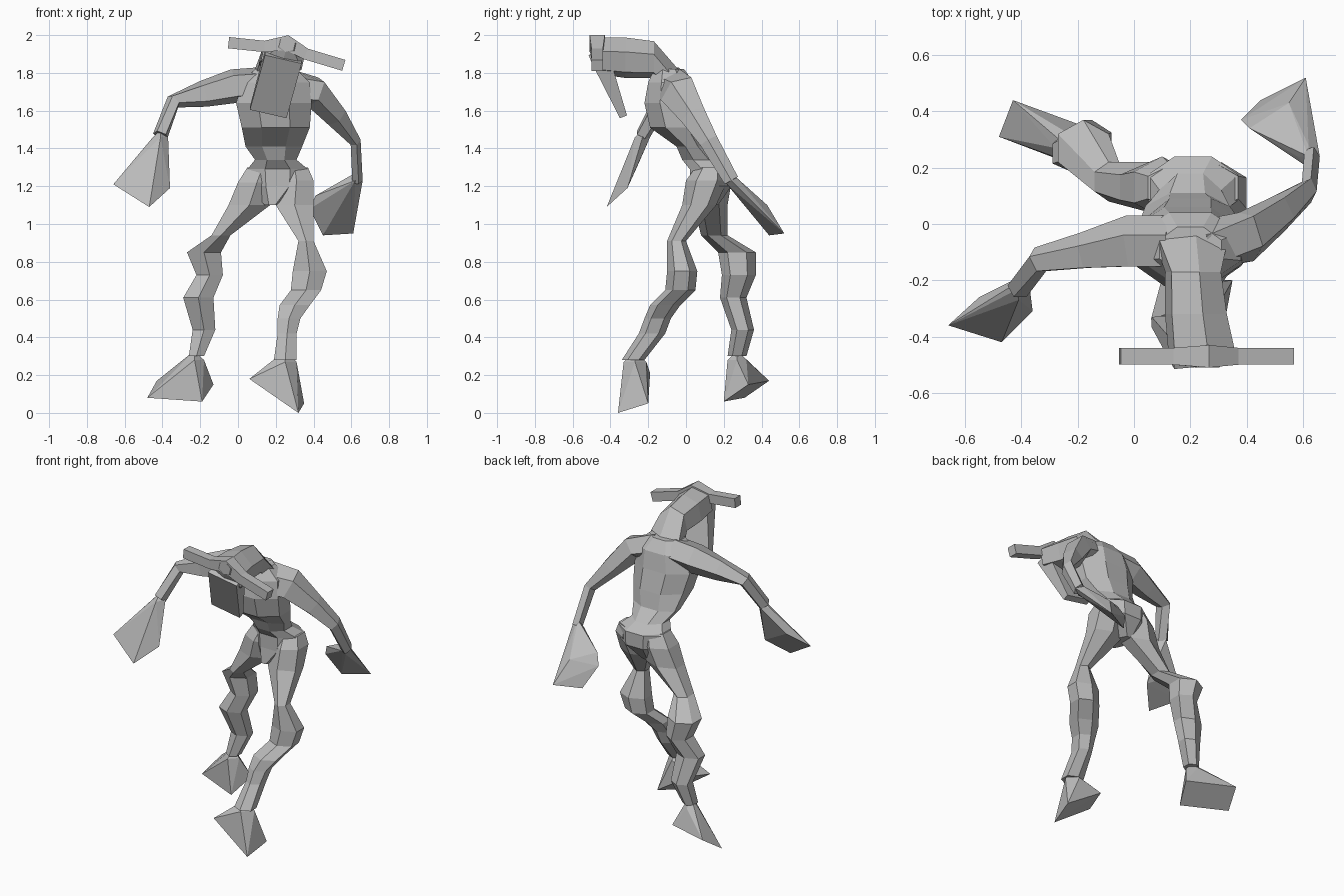
import bpy
import bmesh
import math
from mathutils import Vector, Quaternion

cube = bpy.data.objects.get("Cube")
if cube:
    bpy.data.objects.remove(cube, do_unlink=True)

X_AXIS = Vector((1, 0, 0))
Y_AXIS = Vector((0, 1, 0))
Z_AXIS = Vector((0, 0, 1))


def make_material(name, colour):
    material = bpy.data.materials.new(name)
    material.use_nodes = True
    material.diffuse_color = colour
    shader = material.node_tree.nodes["Principled BSDF"]
    shader.inputs["Base Color"].default_value = colour
    shader.inputs["Roughness"].default_value = 0.8
    return material


grey = make_material("plain grey", (0.5, 0.5, 0.5, 1))


def finish(name, mesh_builder):
    """Turn a bmesh into a flat shaded object."""
    bmesh.ops.recalc_face_normals(mesh_builder, faces=mesh_builder.faces)
    mesh = bpy.data.meshes.new(name)
    mesh_builder.to_mesh(mesh)
    mesh_builder.free()
    mesh.materials.append(grey)
    part = bpy.data.objects.new(name, mesh)
    bpy.context.collection.objects.link(part)


def unit_ring(sides, phase):
    """Regular polygon stretched to fill a square of half-size one."""
    angles = [math.tau * (i + phase) / sides for i in range(sides)]
    wide = max(abs(math.cos(a)) for a in angles)
    deep = max(abs(math.sin(a)) for a in angles)
    return [(math.cos(a) / wide, math.sin(a) / deep) for a in angles]


def loft(name, rings, sides=6, phase=0, hint=X_AXIS, normal=None, roll=0):
    """Skin rings of (x, y, z, half width, half depth), given in hundredths."""
    centres = [Vector(ring[:3]) / 100 for ring in rings]
    last = len(rings) - 1
    builder = bmesh.new()
    loops = []
    for i, ring in enumerate(rings):
        tangent = normal
        if tangent is None:
            tangent = centres[min(i + 1, last)] - centres[max(i - 1, 0)]
        tangent = tangent.normalized()
        side = (hint - tangent * hint.dot(tangent)).normalized()
        side = Quaternion(tangent, math.radians(roll)) @ side
        depth = tangent.cross(side)
        width, thick = ring[3] / 100, ring[4] / 100
        loops.append([builder.verts.new(centres[i] + side * width * u + depth * thick * v)
                      for u, v in unit_ring(sides, phase)])
    for lower, upper in zip(loops, loops[1:]):
        for k in range(sides):
            n = (k + 1) % sides
            builder.faces.new((lower[k], lower[n], upper[n], upper[k]))
    builder.faces.new(loops[0])
    builder.faces.new(loops[-1])
    finish(name, builder)


def paw(name, joint, size, corners):
    """Flaring wedge from a small joint to the corners of a sole or palm."""
    builder = bmesh.new()
    centre = Vector(joint) / 100
    for axis in (X_AXIS, Y_AXIS, Z_AXIS):
        for sign in (-1, 1):
            builder.verts.new(centre + axis * sign * size / 100)
    for corner in corners:
        builder.verts.new(Vector(corner) / 100)
    result = bmesh.ops.convex_hull(builder, input=builder.verts)
    spare = [v for v in result["geom_interior"] if isinstance(v, bmesh.types.BMVert)]
    bmesh.ops.delete(builder, geom=spare, context="VERTS")
    finish(name, builder)


# Torso: crotch, hips sloping up to the waist, rib cage, shoulders
loft("torso", [
    (18, 9, 110, 4, 8),
    (21, 13, 120, 15, 11),
    (21, 13, 129, 16, 11),
    (20, 8, 134, 11, 10),
    (19, 3, 141, 15, 8),
    (20, -5, 151, 18, 14),
    (19, -8, 164, 20, 14),
    (20, -8, 175, 18, 12),
    (20, -9, 182, 11, 8),
], sides=8, phase=0.5, normal=Z_AXIS)

# Neck and head, tilted to one side, ending in a pointed crest
loft("head", [
    (20, -4, 173, 13, 9),
    (21, -17, 187, 9, 10),
    (22, -32, 188, 10, 11),
    (24, -45, 189, 11, 10),
    (26, -51, 195, 4, 4),
], sides=6, phase=0.5, normal=-Y_AXIS, roll=-13)

# Long flat muzzle hanging from the head
loft("muzzle", [
    (24, -46, 189, 10, 5),
    (16, -34, 159, 10, 2),
], sides=4, phase=0.5)

# Crossbar of horns, flaring into the head
loft("horns", [
    (-5, -47, 196, 3, 3),
    (14, -47, 194, 3, 3),
    (26, -47, 196, 4, 4),
    (36, -47, 190, 3, 3),
    (56, -47, 184, 3, 3),
], sides=4, phase=0.5, hint=Y_AXIS)

# Right arm reaching out and forward
loft("right_arm", [
    (12, -7, 174, 10, 9),
    (-2, -7, 173, 10, 9),
    (-18, -10, 169, 7, 7),
    (-34, -13, 165, 5, 4),
    (-41, -23, 147, 4, 4),
], sides=5, hint=Y_AXIS)
paw("right_hand", (-41, -23, 146), 4,
    [(-66, -36, 121), (-47, -42, 109), (-36, -31, 119), (-55, -26, 130)])

# Left arm swinging back
loft("left_arm", [
    (25, -8, 173, 9, 10),
    (41, -4, 170, 8, 10),
    (52, 4, 157, 6, 7),
    (62, 12, 144, 3, 5),
    (63, 24, 123, 3, 4),
], sides=5)
paw("left_hand", (62, 24, 123), 4,
    [(61, 52, 95), (45, 44, 94), (38, 37, 108), (41, 34, 115), (55, 43, 110)])

# Right leg trailing
loft("right_leg", [
    (13, 13, 130, 8, 8),
    (10, 13, 122, 10, 11),
    (6, 13, 110, 11, 9),
    (-9, 15, 94, 5, 7),
    (-18, 27, 85, 9, 10),
    (-15, 28, 73, 7, 9),
    (-21, 25, 61, 8, 7),
    (-18, 30, 44, 6, 6),
    (-22, 27, 30, 4, 5),
], sides=6, phase=0.5, normal=Z_AXIS)
paw("right_foot", (-23, 27, 28), 5,
    [(-48, 31, 8), (-19, 20, 6), (-13, 33, 15), (-43, 44, 17)])

# Left leg stepping forward
loft("left_leg", [
    (30, 13, 130, 7, 8),
    (31, 11, 123, 9, 11),
    (30, 7, 110, 10, 9),
    (36, -5, 91, 4, 5),
    (38, -2, 75, 9, 8),
    (36, -3, 65, 8, 8),
    (30, -11, 57, 8, 8),
    (27, -15, 50, 6, 7),
    (26, -18, 42, 5, 7),
    (25, -28, 28, 6, 6),
], sides=6, phase=0.5, normal=Z_AXIS)
paw("left_foot", (25, -27, 27), 6,
    [(6, -34, 18), (32, -36, 0), (35, -20, 5), (10, -19, 21)])
